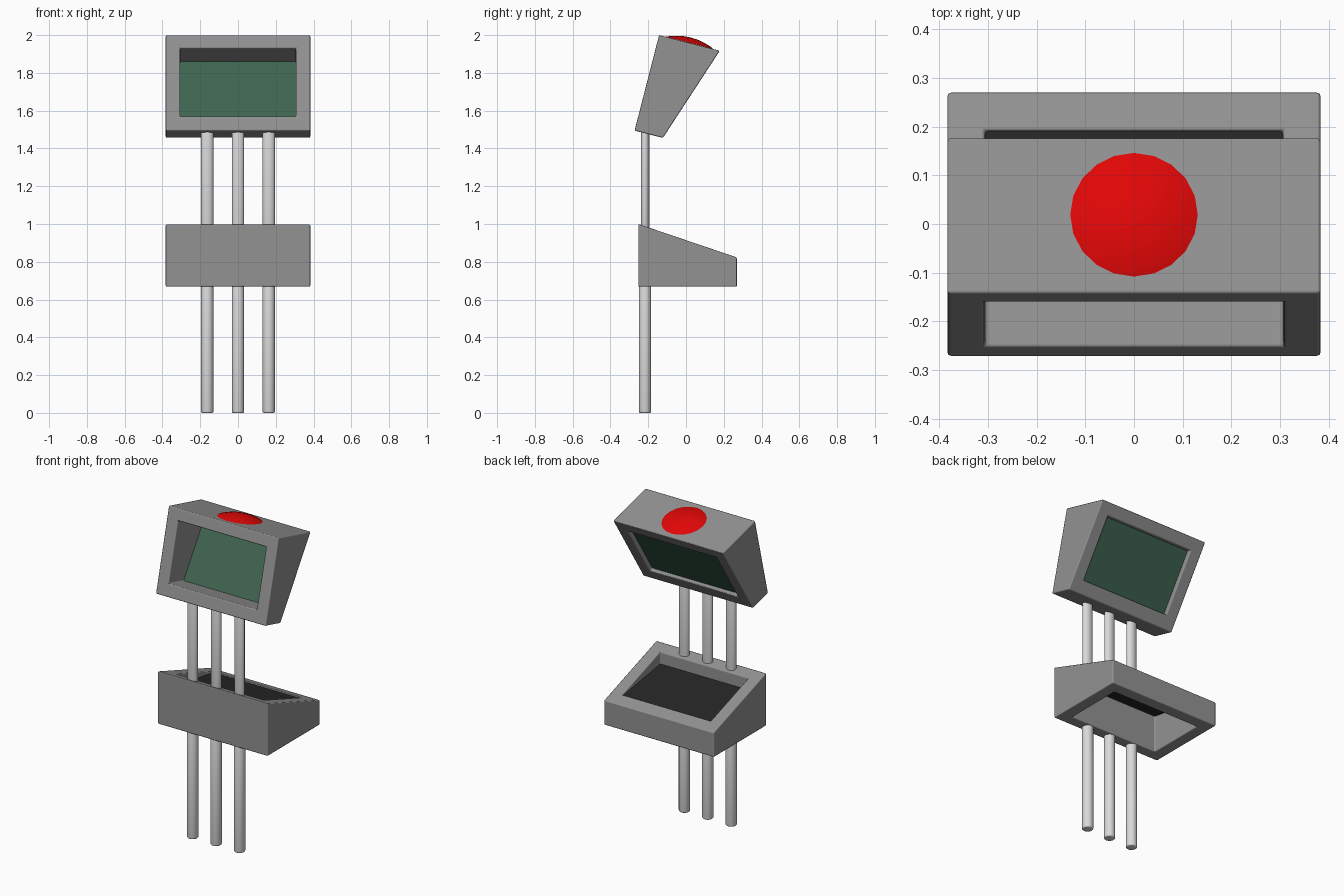
import bpy, bmesh, math
from mathutils import Matrix

if "Cube" in bpy.data.objects:
    bpy.data.objects.remove(bpy.data.objects["Cube"])


def material(name, rgb):
    m = bpy.data.materials.new(name)
    m.diffuse_color = (*rgb, 1)
    m.use_nodes = True
    m.node_tree.nodes["Principled BSDF"].inputs["Base Color"].default_value = m.diffuse_color
    return m


GREY = material("housing grey", (0.29, 0.29, 0.29))
LIGHT = material("pole light grey", (0.7, 0.7, 0.7))
GREEN = material("screen green", (0.05, 0.128, 0.08))
DARK = material("panel dark grey", (0.02, 0.02, 0.02))
RED = material("button red", (0.75, 0.002, 0.002))


def add(name, bm, mat, matrix=Matrix()):
    bmesh.ops.recalc_face_normals(bm, faces=bm.faces)
    me = bpy.data.meshes.new(name)
    bm.to_mesh(me)
    bm.free()
    me.materials.append(mat)
    ob = bpy.data.objects.new(name, me)
    bpy.context.collection.objects.link(ob)
    ob.matrix_world = matrix
    return ob


def smooth(ob, deg=40):
    bpy.ops.object.select_all(action='DESELECT')
    ob.select_set(True)
    bpy.context.view_layer.objects.active = ob
    bpy.ops.object.shade_smooth_by_angle(angle=math.radians(deg))


# Wedge housing: flat side at v = 0, sloped side above, rectangular hole through both
LEN, THICK, THIN, HALF = 0.522, 0.332, 0.155, 0.383
HOLE_U, HOLE_X = (0.072, 0.443), 0.306


def slope(u):
    return THICK + (THIN - THICK) * u / LEN


def rect(hx, u0, u1):
    return [(-hx, u0), (hx, u0), (hx, u1), (-hx, u1)]


def housing(name, matrix):
    bm = bmesh.new()
    outer, inner = rect(HALF, 0, LEN), rect(HOLE_X, *HOLE_U)
    rings = [[bm.verts.new((x, u, f(u))) for x, u in loop]
             for loop, f in ((outer, lambda u: 0), (outer, slope),
                             (inner, slope), (inner, lambda u: 0))]
    for a, b in zip(rings, rings[1:] + rings[:1]):
        for i in range(4):
            j = (i + 1) % 4
            bm.faces.new((a[i], a[j], b[j], b[i]))
    for f in bm.faces:
        f.smooth = True
    ob = add(name, bm, GREY, matrix)
    mod = ob.modifiers.new("soft edges", 'BEVEL')
    mod.width, mod.segments = 0.007, 2
    mod.limit_method, mod.angle_limit = 'ANGLE', math.radians(30)
    mod.harden_normals = True


# Pane inside the sloped side, with its depth at the thick and thin ends
def pane(name, mat, matrix, thick_end, thin_end):
    bm = bmesh.new()
    bm.faces.new([bm.verts.new((x, u, slope(u) - (thick_end if u < 0.2 else thin_end)))
                  for x, u in rect(HOLE_X, *HOLE_U)])
    add(name, bm, mat, matrix)


base_m = Matrix.Translation((0, -0.2525, 0.668))
head_m = Matrix.Translation((0, -0.1425, 2.0)) @ Matrix.Rotation(math.radians(-104.4), 4, 'X')
housing("lower_housing", base_m)
pane("lower_panel", DARK, base_m, 0.075, 0.008)
housing("upper_housing", head_m)
pane("upper_screen", GREEN, head_m, 0.028, 0.028)


# Poles: round below, flattened above
def pole(name, x, z0, z1, ry):
    bm = bmesh.new()
    bmesh.ops.create_cone(bm, cap_ends=True, segments=24, radius1=0.0325, radius2=0.0325,
                          depth=z1 - z0)
    rims = [e for e in bm.edges if abs(e.verts[0].co.z - e.verts[1].co.z) < 1e-6]
    bmesh.ops.bevel(bm, geom=rims, offset=0.007, segments=3, profile=0.5, affect='EDGES')
    bmesh.ops.scale(bm, vec=(1, ry / 0.0325, 1), verts=bm.verts)
    smooth(add(name, bm, LIGHT, Matrix.Translation((x, -0.217, (z0 + z1) / 2))))


for side, x in (("left", -0.163), ("middle", 0), ("right", 0.163)):
    pole("lower_pole_" + side, x, 0, 0.68, 0.0325)
    pole("upper_pole_" + side, x, 0.965, 1.505, 0.0225)

# Red dome on the top face of the head
R, H = 0.131, 0.029
bm = bmesh.new()
bmesh.ops.create_uvsphere(bm, u_segments=20, v_segments=12, radius=R)
bmesh.ops.delete(bm, geom=[v for v in bm.verts if v.co.z < -1e-4], context='VERTS')
for v in bm.verts:
    v.co.z = H * (1 - (v.co.x ** 2 + v.co.y ** 2) / R ** 2)
dome = add("red_button", bm, RED, Matrix.Translation((0, 0.019, 1.959))
           @ Matrix.Rotation(math.radians(-14.4), 4, 'X'))
smooth(dome)
